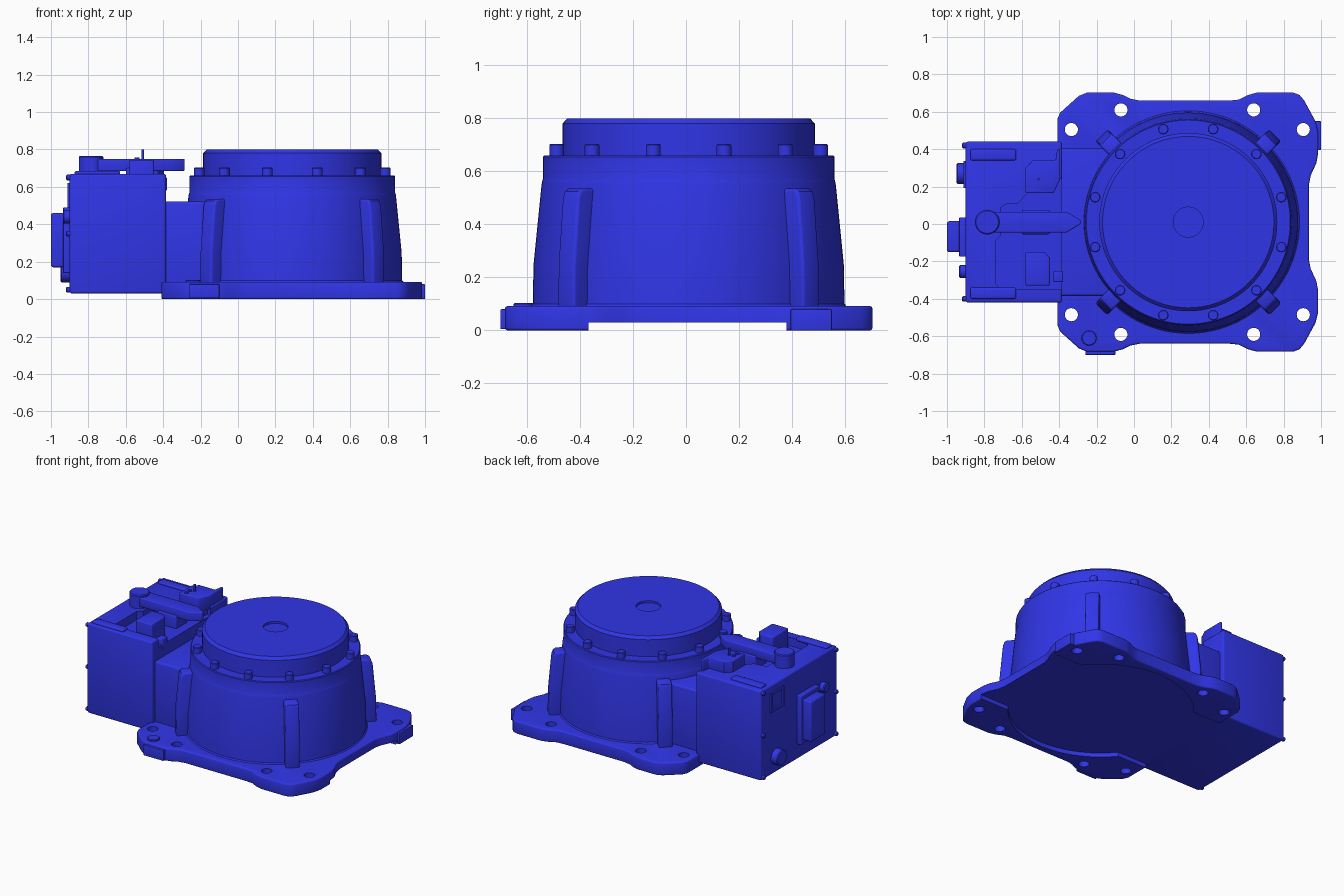
import bpy, bmesh, math
from mathutils import Matrix

if "Cube" in bpy.data.objects:
    bpy.data.objects.remove(bpy.data.objects["Cube"])

CX, CY = 0.29, 0.01          # axis of the round housing
blue = bpy.data.materials.new("blue_paint")
blue.diffuse_color = (0.03, 0.036, 0.8, 1)
blue.use_nodes = True
blue.node_tree.nodes["Principled BSDF"].inputs["Base Color"].default_value = blue.diffuse_color


def activate(ob):
    bpy.ops.object.select_all(action='DESELECT')
    ob.select_set(True)
    bpy.context.view_layer.objects.active = ob


def finish(bm, name, matrix=None, bevel=0.0, segs=3):
    bmesh.ops.recalc_face_normals(bm, faces=bm.faces)
    if matrix:
        bm.transform(matrix)
    me = bpy.data.meshes.new(name)
    bm.to_mesh(me)
    bm.free()
    me.materials.append(blue)
    ob = bpy.data.objects.new(name, me)
    bpy.context.collection.objects.link(ob)
    activate(ob)
    if bevel:
        m = ob.modifiers.new("bevel", 'BEVEL')
        m.width, m.segments, m.limit_method = bevel, segs, 'ANGLE'
        m.angle_limit = math.radians(50)
        bpy.ops.object.modifier_apply(modifier=m.name)
    bpy.ops.object.shade_smooth_by_angle(angle=math.radians(32))
    return ob


def prism(name, pts, z0, z1, matrix=None, bevel=0.0):
    bm = bmesh.new()
    f = bm.faces.new([bm.verts.new((x, y, z0)) for x, y in pts])
    r = bmesh.ops.extrude_face_region(bm, geom=[f])
    bmesh.ops.translate(bm, vec=(0, 0, z1 - z0),
                        verts=[v for v in r['geom'] if isinstance(v, bmesh.types.BMVert)])
    return finish(bm, name, matrix, bevel)


def block(name, x0, x1, y0, y1, z0, z1, bevel=0.0):
    return prism(name, [(x0, y0), (x1, y0), (x1, y1), (x0, y1)], z0, z1, bevel=bevel)


def lathe(name, profile, matrix, steps=96):
    bm = bmesh.new()
    vs = [bm.verts.new((r, 0, z)) for r, z in profile]
    es = [bm.edges.new(p) for p in zip(vs, vs[1:])]
    bmesh.ops.spin(bm, geom=vs + es, cent=(0, 0, 0), axis=(0, 0, 1),
                   angle=math.tau, steps=steps)
    bmesh.ops.remove_doubles(bm, verts=bm.verts, dist=1e-5)
    return finish(bm, name, matrix)


def cyl(name, x, y, z0, z1, r, chamfer=0.0, steps=32):
    return lathe(name, [(0, z0), (r, z0), (r, z1 - chamfer), (r - chamfer, z1), (0, z1)]
                 if chamfer else [(0, z0), (r, z0), (r, z1), (0, z1)],
                 Matrix.Translation((x, y, 0)), steps)


def cyl_back(name, x_out, y, z, r, steps=24):
    # cylinder sticking out of the rear face towards -x
    m = Matrix.Translation((0, y, z)) @ Matrix.Rotation(-math.pi / 2, 4, 'Y')
    return lathe(name, [(0, 0.88), (r, 0.88), (r, -x_out - 0.006), (r - 0.006, -x_out), (0, -x_out)],
                 m, steps)


def cut(ob, cutters):
    for c in cutters:
        activate(ob)
        m = ob.modifiers.new("cut", 'BOOLEAN')
        m.object, m.operation, m.solver = c, 'DIFFERENCE', 'EXACT'
        bpy.ops.object.modifier_apply(modifier=m.name)
        bpy.data.objects.remove(c)
    activate(ob)
    bpy.ops.object.shade_smooth_by_angle(angle=math.radians(32))


# base plate with lobed corners, mirrored about the housing axis
half = [(0.935, 0.2), (0.945, 0.25), (0.975, 0.315), (0.985, 0.37), (0.985, 0.48), (0.97, 0.54),
        (0.91, 0.65), (0.885, 0.68), (0.85, 0.693), (0.66, 0.693), (0.61, 0.68), (0.56, 0.655),
        (0.51, 0.65), (0.03, 0.65), (-0.02, 0.66), (-0.06, 0.68), (-0.11, 0.693), (-0.25, 0.693),
        (-0.295, 0.675), (-0.395, 0.585), (-0.41, 0.55)]
outline = [(x, CY + y) for x, y in half] + [(x, CY - y) for x, y in reversed(half)]
plate = prism("base_plate", outline, 0, 0.092, bevel=0.01)
cutters = [cyl("hole_cutter", x, CY + s * y, -0.1, 0.2, 0.035)
           for x, y in [(-0.335, 0.495), (-0.07, 0.6), (0.64, 0.6), (0.905, 0.495)] for s in (1, -1)]
cutters += [cyl("round_recess_cutter", CX, CY, -0.1, 0.03, 0.6, steps=96),
            block("channel_cutter", -0.6, 1.2, CY - 0.378, CY + 0.37, -0.1, 0.03)]
cut(plate, cutters)
block("front_pad", -0.26, -0.1, -0.7, -0.66, 0.005, 0.08, 0.004)
block("side_pad", 0.95, 1.0, 0.395, 0.55, 0.0, 0.08, 0.004)
cyl("plate_plug", -0.24, -0.61, 0.07, 0.103, 0.04, 0.004)

# round housing: tapered wall, flange and output disc
C = Matrix.Translation((CX, CY, 0))
lathe("round_housing", [(0, 0.05), (0.595, 0.05), (0.595, 0.092), (0.588, 0.1),
                        (0.585, 0.25), (0.555, 0.55), (0.552, 0.565), (0.55, 0.57), (0.55, 0.655),
                        (0.545, 0.66), (0, 0.66)], C, 128)
lathe("output_disc", [(0, 0.62), (0.476, 0.62), (0.476, 0.78), (0.458, 0.80), (0.08, 0.80),
                      (0.08, 0.785), (0, 0.785)], C, 128)
for k in range(12):
    a = math.radians(15 + 30 * k)
    cyl("flange_bolt", CX + 0.515 * math.cos(a), CY + 0.515 * math.sin(a), 0.64, 0.703, 0.028, 0.004, 20)

# four ribs on the diagonals
for k in range(4):
    m = C @ Matrix.Rotation(math.radians(45 + 90 * k), 4, 'Z') @ Matrix.Rotation(math.pi / 2, 4, 'X')
    prism("housing_rib", [(0.5, 0.06), (0.657, 0.06), (0.655, 0.25), (0.632, 0.5), (0.622, 0.525),
                          (0.605, 0.535), (0.5, 0.535)], -0.045, 0.045, m, 0.012)

# neck and connection box
block("neck", -0.45, 0.0, -0.385, 0.405, 0.05, 0.522, 0.015)
box = block("connection_box", -0.9, -0.385, -0.42, 0.44, 0.03, 0.67, 0.012)
pocket = [(-0.3, -0.35), (-0.71, -0.35), (-0.74, -0.32), (-0.74, -0.09), (-0.71, -0.06), (-0.71, 0.09),
          (-0.69, 0.105), (-0.62, 0.11), (-0.57, 0.165), (-0.43, 0.165), (-0.41, 0.24), (-0.3, 0.24)]
cut(box, [prism("pocket_cutter", pocket, 0.61, 0.8)])
for y in (-0.37, 0.37):
    block("top_pad", -0.875, -0.63, y - 0.03, y + 0.03, 0.66, 0.685, 0.01)

# terminal blocks and pin
prism("terminal_block_back", [(-0.58, 0.165), (-0.43, 0.165), (-0.395, 0.24), (-0.395, 0.4),
                              (-0.41, 0.4), (-0.42, 0.34), (-0.54, 0.34), (-0.58, 0.3)],
      0.65, 0.75, bevel=0.006)
prism("terminal_block_front", [(-0.58, -0.33), (-0.45, -0.33), (-0.45, -0.18), (-0.48, -0.15),
                               (-0.58, -0.15)], 0.59, 0.745, bevel=0.008)
block("small_connector", -0.43, -0.38, -0.31, -0.25, 0.58, 0.65, 0.006)
cyl("pin", -0.51, 0.24, 0.74, 0.8, 0.007, steps=12)
for y in (0.19, 0.23):
    cyl("terminal_screw", -0.54, y, 0.74, 0.757, 0.014, steps=16)

# lever arm with its pivot
cyl("lever_pivot", -0.785, 0.01, 0.66, 0.765, 0.066, 0.006, 40)
prism("lever_arm", [(-0.79, -0.045), (-0.36, -0.045), (-0.285, 0.0), (-0.285, 0.02), (-0.36, 0.065),
                    (-0.79, 0.065)], 0.685, 0.75, bevel=0.006)
block("lever_support", -0.6, -0.45, -0.055, 0.075, 0.59, 0.7, 0.008)

# rear face connectors, frame and screws
block("rear_socket_flange", -0.935, -0.89, -0.175, 0.035, 0.14, 0.49, 0.006)
block("rear_socket", -1.0, -0.9, -0.15, 0.015, 0.17, 0.46, 0.012)
cyl_back("rear_gland", -0.95, 0.27, 0.145, 0.055, 32)
cyl_back("rear_plug", -0.935, -0.255, 0.44, 0.035)
for y in (0.2, 0.33):
    block("rear_frame_side", -0.912, -0.89, y - 0.008, y + 0.008, 0.48, 0.62)
for z in (0.488, 0.612):
    block("rear_frame_rail", -0.911, -0.89, 0.2, 0.33, z - 0.008, z + 0.008)
for y in (-0.4, 0.42):
    for z in (0.05, 0.35, 0.65):
        cyl_back("cover_screw", -0.92, y, z, 0.015, 16)
